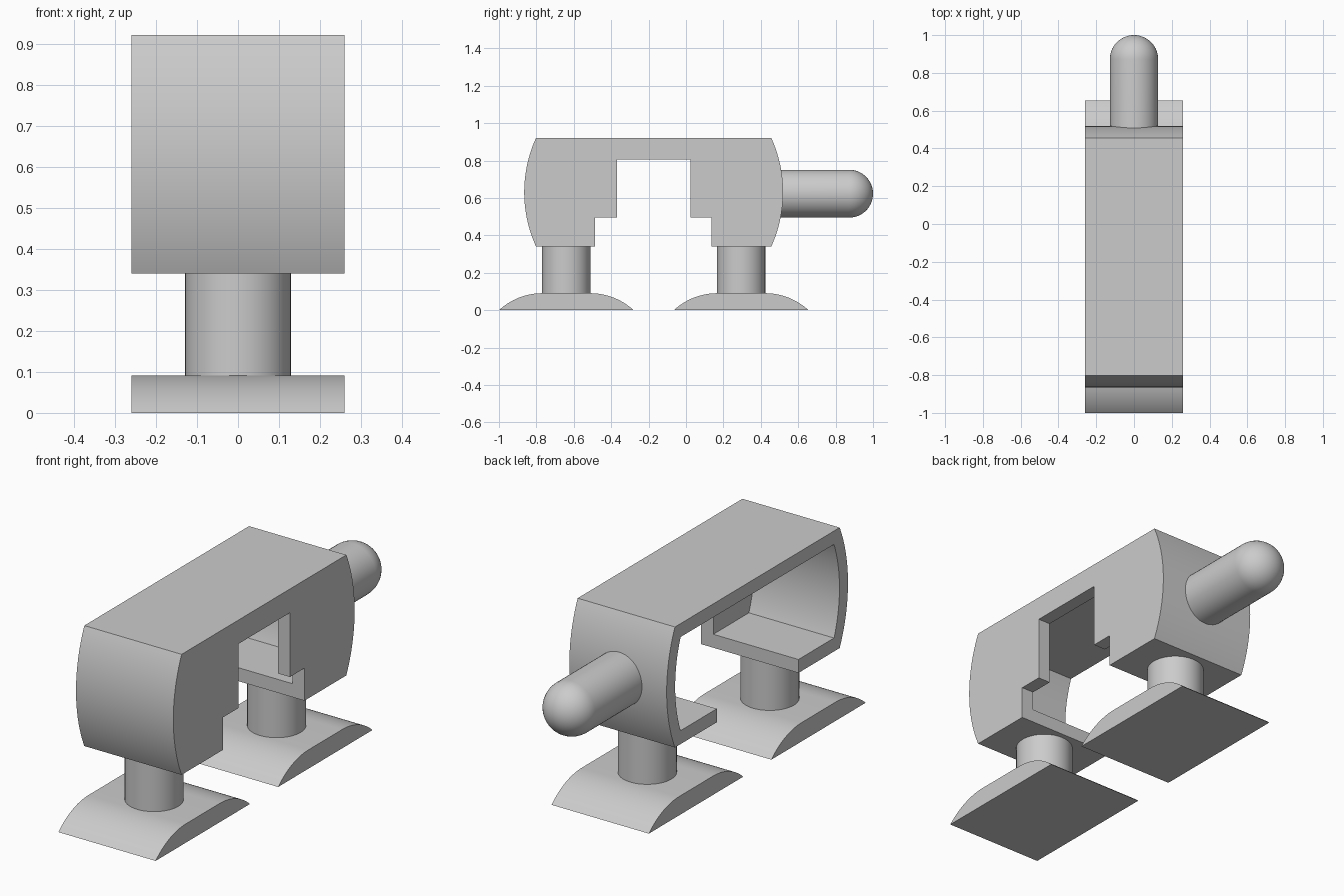
import bpy, bmesh
from math import sin, cos, asin, pi, radians
from mathutils import Matrix, Vector

cube = bpy.data.objects.get("Cube")
if cube:
    bpy.data.objects.remove(cube, do_unlink=True)

GREY = bpy.data.materials.new("plain_grey")
GREY.use_nodes = True
GREY.diffuse_color = (0.6, 0.6, 0.6, 1)
GREY.node_tree.nodes["Principled BSDF"].inputs["Base Color"].default_value = GREY.diffuse_color

HALF_W = 0.26
WALL = 0.065
MID_Y, MID_Z = -0.173, 0.631


def make_object(name, bm):
    bmesh.ops.recalc_face_normals(bm, faces=bm.faces)
    mesh = bpy.data.meshes.new(name)
    bm.to_mesh(mesh)
    bm.free()
    mesh.materials.append(GREY)
    obj = bpy.data.objects.new(name, mesh)
    bpy.context.collection.objects.link(obj)
    return obj


def prism(name, profile, x0, x1):
    """Extrude a (y, z) outline along x."""
    bm = bmesh.new()
    face = bm.faces.new([bm.verts.new((x0, y, z)) for y, z in profile])
    ext = bmesh.ops.extrude_face_region(bm, geom=[face])
    moved = [v for v in ext["geom"] if isinstance(v, bmesh.types.BMVert)]
    bmesh.ops.translate(bm, verts=moved, vec=(x1 - x0, 0, 0))
    return make_object(name, bm)


def smooth(obj):
    bpy.ops.object.select_all(action='DESELECT')
    obj.select_set(True)
    bpy.context.view_layer.objects.active = obj
    bpy.ops.object.shade_smooth_by_angle(angle=radians(30))


def barrel(inset, steps=32):
    """Flat top and bottom with outward bowed ends."""
    radius, half_h = 0.70 - inset, 0.291 - inset
    centre = 0.692 - 0.70
    a = asin(half_h / radius)
    arc = [(centre + radius * cos(t), radius * sin(t))
           for t in (-a + 2 * a * i / steps for i in range(steps + 1))]
    return ([(MID_Y + y, MID_Z + z) for y, z in arc]
            + [(MID_Y - y, MID_Z - z) for y, z in arc])


def subtract(obj, cutter):
    cutter.hide_render = True
    mod = obj.modifiers.new("cut", 'BOOLEAN')
    mod.operation = 'DIFFERENCE'
    mod.solver = 'EXACT'
    mod.object = cutter
    bpy.context.view_layer.objects.active = obj
    bpy.ops.object.modifier_apply(modifier=mod.name)
    bpy.data.objects.remove(cutter, do_unlink=True)


# Hollow body, open on one side, with a stepped gap in the other wall and floor
body = prism("body_shell", barrel(0), -HALF_W, HALF_W)
subtract(body, prism("hollow_cutter", barrel(WALL), -0.4, HALF_W - WALL))
step = [(-0.487, 0.2), (0.136, 0.2), (0.136, 0.497), (0.025, 0.497),
        (0.025, 0.807), (-0.369, 0.807), (-0.369, 0.497), (-0.487, 0.497)]
subtract(body, prism("gap_cutter", step, -0.5, 0.5))
smooth(body)


# Feet with rounded shoulders, each carrying a round post
def foot_profile(centre, half=0.36, run=0.232, rise=0.091, steps=14):
    radius = (run ** 2 + rise ** 2) / (2 * rise)
    a = asin(run / radius)
    side = [(half - run + radius * sin(t), rise - radius + radius * cos(t))
            for t in (a * (1 - i / steps) for i in range(steps + 1))]
    return ([(centre + y, z) for y, z in side]
            + [(centre - y, z) for y, z in reversed(side)])


for label, y in (("front", -0.64), ("rear", 0.295)):
    smooth(prism(label + "_foot", foot_profile(y), -HALF_W, HALF_W))
    bm = bmesh.new()
    bmesh.ops.create_cone(bm, cap_ends=True, segments=48, radius1=0.129, radius2=0.129,
                          depth=0.27, matrix=Matrix.Translation((0, y, 0.215)))
    smooth(make_object(label + "_post", bm))


# Round-nosed peg: revolve its outline around the y axis
R, TIP = 0.128, 1.0
outline = [(0, 0.47), (R, 0.47)]
outline += [(R * cos(t), TIP - R + R * sin(t)) for t in (pi / 2 * i / 14 for i in range(14))]
outline.append((0, TIP))
bm = bmesh.new()
verts = [bm.verts.new((r, y, 0)) for r, y in outline]
edges = [bm.edges.new(pair) for pair in zip(verts, verts[1:])]
bmesh.ops.spin(bm, geom=verts + edges, cent=(0, 0, 0), axis=(0, 1, 0),
               angle=2 * pi, steps=48, use_duplicate=False)
bmesh.ops.remove_doubles(bm, verts=bm.verts, dist=0.0005)
bmesh.ops.translate(bm, verts=bm.verts, vec=Vector((0, 0, 0.623)))
smooth(make_object("rear_peg", bm))
